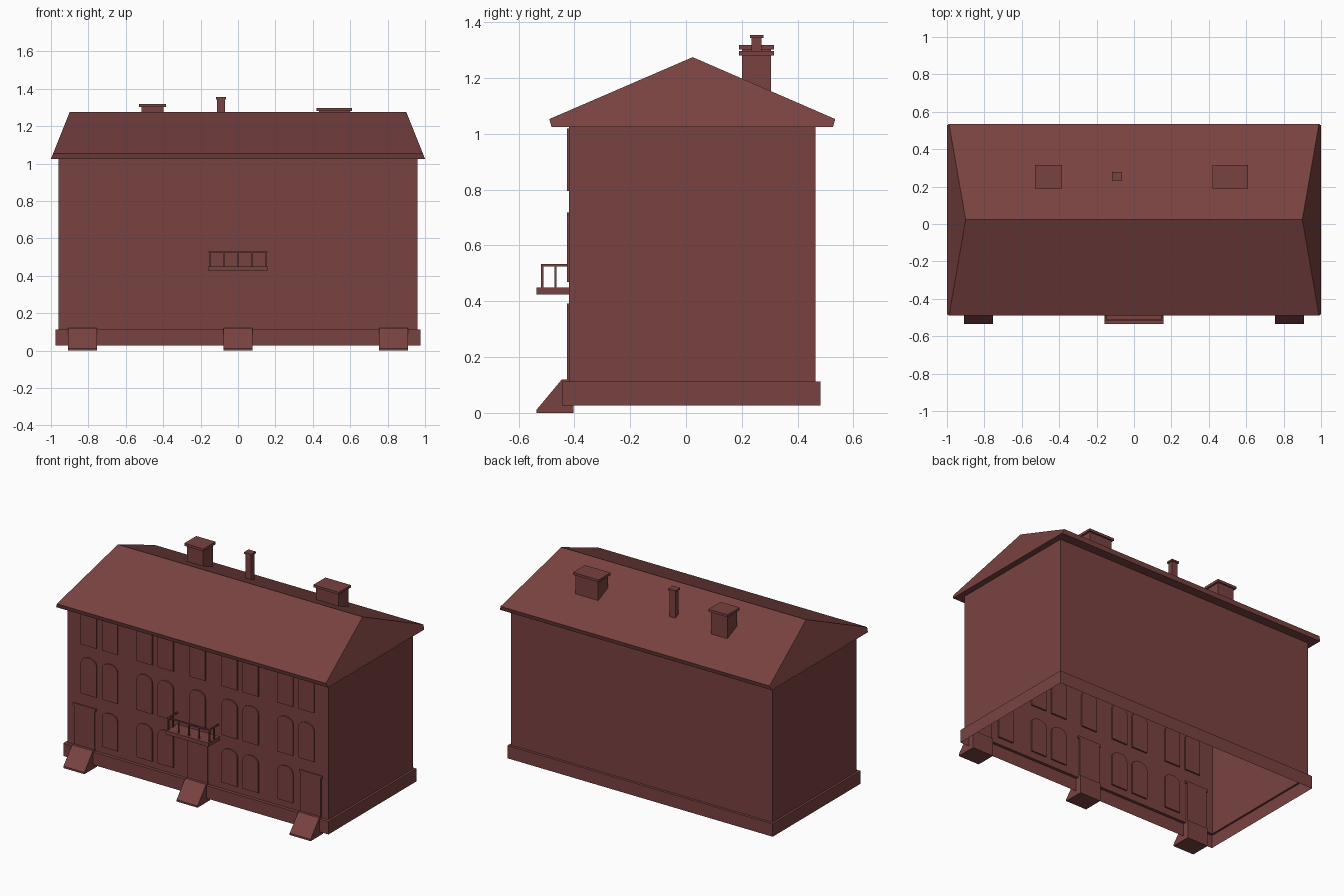
import bpy
import math

cube = bpy.data.objects.get("Cube")
if cube:
    bpy.data.objects.remove(cube, do_unlink=True)

# Single brick colour
brick = bpy.data.materials.new("brick_red")
brick.use_nodes = True
colour = (0.19, 0.055, 0.052, 1)
brick.diffuse_color = colour
brick.node_tree.nodes["Principled BSDF"].inputs["Base Color"].default_value = colour


def make(name, verts, faces):
    mesh = bpy.data.meshes.new(name)
    mesh.from_pydata(verts, [], faces)
    mesh.materials.append(brick)
    obj = bpy.data.objects.new(name, mesh)
    bpy.context.collection.objects.link(obj)
    return obj


def prism(name, profile, place, a, b):
    """Sweep a closed 2D profile between a and b; place() maps (u, v, w) to 3D."""
    n = len(profile)
    verts = [place(u, v, w) for w in (a, b) for u, v in profile]
    faces = [(i, (i + 1) % n, n + (i + 1) % n, n + i) for i in range(n)]
    faces += [tuple(range(n))[::-1], tuple(range(n, 2 * n))]
    obj = make(name, verts, faces)
    # Turn all faces outward
    import bmesh
    bm = bmesh.new()
    bm.from_mesh(obj.data)
    bmesh.ops.recalc_face_normals(bm, faces=bm.faces)
    bm.to_mesh(obj.data)
    bm.free()
    return obj


def along_x(u, v, w):
    return (w, u, v)


def along_y(u, v, w):
    return (u, w, v)


def box(name, x0, x1, y0, y1, z0, z1):
    return prism(name, [(y0, z0), (y1, z0), (y1, z1), (y0, z1)], along_x, x0, x1)


def open_box(name, x, y0, y1, z0, z1):
    """Four walls without top or bottom."""
    ring = [(-x, y0), (x, y0), (x, y1), (-x, y1)]
    verts = [(px, py, z) for z in (z0, z1) for px, py in ring]
    return make(name, verts, [(i, (i + 1) % 4, 4 + (i + 1) % 4, 4 + i) for i in range(4)])


# Hollow walls
WALL = -0.42
open_box("walls", 0.96, WALL, 0.465, 0.11, 1.03)

# Plinth: outer skirt with a ledge running in to the walls
rings = [(0.975, -0.442, 0.482, 0.027), (0.975, -0.442, 0.482, 0.112), (0.96, WALL, 0.465, 0.112)]
verts = [p for x, y0, y1, z in rings for p in ((-x, y0, z), (x, y0, z), (x, y1, z), (-x, y1, z))]
make("plinth", verts, [(r + i, r + (i + 1) % 4, r + 4 + (i + 1) % 4, r + 4 + i)
                       for r in (0, 4) for i in range(4)])

# Roof: gable profile whose ends lean inward toward the ridge
RIDGE, EAVE = 1.275, 1.025
gable = [(-0.482, EAVE), (0.527, EAVE), (0.535, 1.053), (0.024, RIDGE), (-0.49, 1.053)]


def leaning(u, v, w):
    return (w * (1 - 0.1 * (v - EAVE) / (RIDGE - EAVE)), u, v)


prism("roof", gable, leaning, -1, 1)


# Windows and doors, standing slightly proud of the front wall
def panel(name, x, width, z0, z1, rise=0.0):
    h = width / 2
    outline = [(x - h, z0), (x + h, z0)]
    if rise:
        steps = 8
        outline += [(x + h * math.cos(math.pi * k / steps),
                     z1 - rise + rise * math.sin(math.pi * k / steps)) for k in range(steps + 1)]
    else:
        outline += [(x + h, z1), (x - h, z1)]
    prism(name, outline, along_y, WALL - 0.007, WALL + 0.01)


pairs = [s * c for s in (-1, 1) for c in (0.235, 0.39, 0.645)]
upper = pairs + [-0.80, 0, 0.80]
for x in upper:
    panel("top_window", x, 0.115, 0.795, 1.02)
    panel("middle_window", x, 0.115, 0.47, 0.718, 0.04)
for x in pairs:
    panel("lower_window", x, 0.115, 0.155, 0.39, 0.04)

# Doors with a ramp in front of each
ramp = [(-0.535, 0), (-0.403, 0), (-0.403, 0.12), (-0.445, 0.12), (-0.535, 0.012)]
for x in (-0.832, 0, 0.832):
    panel("door", x, 0.15, 0.112, 0.375)
    panel("door_lintel", x, 0.17, 0.375, 0.392)
    prism("entrance_ramp", ramp, along_x, x - 0.077, x + 0.077)

# Balcony with thin railings
box("balcony_floor", -0.157, 0.157, -0.535, WALL, 0.425, 0.45)
T = 0.004
FRONT = -0.515
box("front_rail", -0.157, 0.157, FRONT - T, FRONT + T, 0.525, 0.533)
for k in range(5):
    x = -0.15 + 0.075 * k
    box("front_baluster", x - T, x + T, FRONT - T, FRONT + T, 0.45, 0.527)
for x in (-0.15, 0.15):
    box("side_rail", x - T, x + T, FRONT, WALL, 0.525, 0.533)
    box("side_baluster", x - T, x + T, -0.468 - T, -0.468 + T, 0.45, 0.527)


# Chimneys with flat caps
def chimney(name, x, y, w, d, top, cap, lip):
    box(name, x - w, x + w, y - d, y + d, 1.1, top)
    box(name + "_cap", x - w - lip, x + w + lip, y - d - lip, y + d + lip, top, top + cap)


chimney("right_chimney", -0.457, 0.253, 0.06, 0.052, 1.302, 0.017, 0.011)
chimney("left_chimney", 0.515, 0.253, 0.083, 0.052, 1.281, 0.016, 0.011)
chimney("small_chimney", -0.09, 0.253, 0.021, 0.018, 1.343, 0.012, 0.006)
